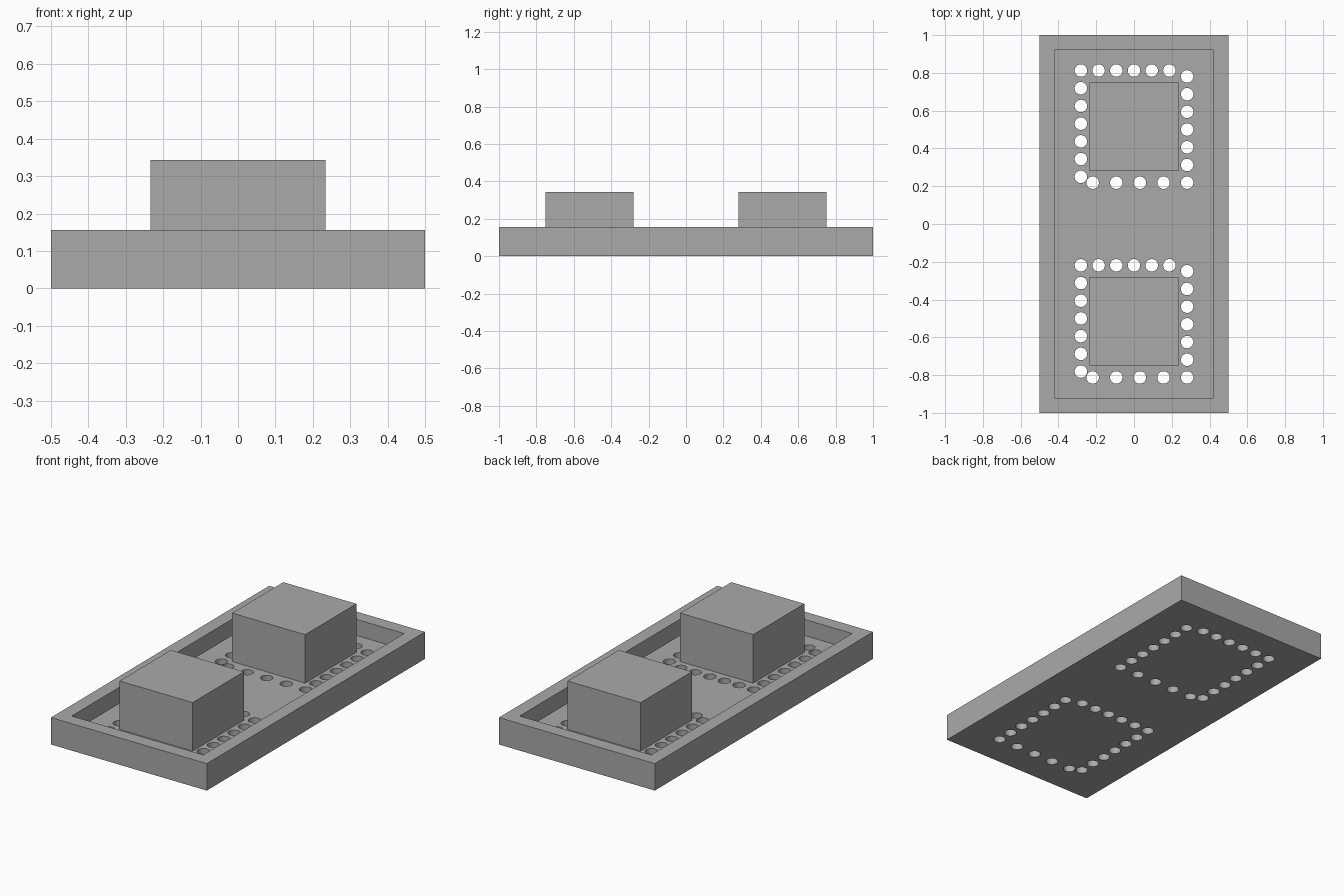
import bpy, bmesh, math
from mathutils import Matrix

if "Cube" in bpy.data.objects:
    bpy.data.objects.remove(bpy.data.objects["Cube"])

U = 1 / 64                     # design grid unit
HEIGHT, FLOOR, TOP = 10 * U, 4 * U, 22 * U
PITCH = 66 * U                 # distance between the two bays
HOLE_R = 0.033

grey = bpy.data.materials.new("plain grey")
grey.diffuse_color = (0.4, 0.4, 0.4, 1)
grey.use_nodes = True
grey.node_tree.nodes["Principled BSDF"].inputs["Base Color"].default_value = grey.diffuse_color


def add_box(bm, x0, x1, y0, y1, z0, z1):
    m = Matrix.Translation(((x0 + x1) / 2, (y0 + y1) / 2, (z0 + z1) / 2))
    m = m @ Matrix.Diagonal((x1 - x0, y1 - y0, z1 - z0, 1))
    bmesh.ops.create_cube(bm, size=1, matrix=m)


def make_object(name, bm):
    me = bpy.data.meshes.new(name)
    bm.to_mesh(me)
    bm.free()
    ob = bpy.data.objects.new(name, me)
    bpy.context.collection.objects.link(ob)
    me.materials.append(grey)
    return ob


# Tray: a slab whose top is inset and sunk to the floor level
bm = bmesh.new()
add_box(bm, -0.5, 0.5, -1, 1, 0, HEIGHT)
bm.faces.ensure_lookup_table()
top = max(bm.faces, key=lambda f: f.calc_center_median().z)
bmesh.ops.inset_region(bm, faces=[top], thickness=5 * U, use_even_offset=True)
inner = bmesh.ops.extrude_face_region(bm, geom=[top])["geom"]
bmesh.ops.delete(bm, geom=[top], context='FACES_ONLY')
for v in [g for g in inner if isinstance(g, bmesh.types.BMVert)]:
    v.co.z = FLOOR
bmesh.ops.recalc_face_normals(bm, faces=bm.faces)
tray = make_object("tray", bm)

# Hole ring around one bay: back row, left and right columns, front row
ring = [((-18 + 6 * i) * U, 52 * U) for i in range(6)]
ring += [(18 * U, (50 - 6 * i) * U) for i in range(6)]
ring += [(-18 * U, (46 - 6 * i) * U) for i in range(6)]
ring += [((18 - 8 * i) * U, 14 * U) for i in range(5)]

bm = bmesh.new()
for shift in (0, -PITCH):
    for x, y in ring:
        bmesh.ops.create_cone(bm, cap_ends=True, segments=32,
                              radius1=HOLE_R, radius2=HOLE_R, depth=0.2,
                              matrix=Matrix.Translation((x, y + shift, 0.03)))
cutter = make_object("hole_cutter", bm)
cutter.hide_render = True

# Drill the holes and drop the cutter
mod = tray.modifiers.new("holes", 'BOOLEAN')
mod.operation, mod.solver, mod.object = 'DIFFERENCE', 'EXACT', cutter
bpy.context.view_layer.objects.active = tray
tray.select_set(True)
bpy.ops.object.modifier_apply(modifier=mod.name)
bpy.data.objects.remove(cutter)
bpy.ops.object.shade_smooth_by_angle(angle=math.radians(30))

# Blocks standing on the tray floor
for name, shift in (("back_block", 0), ("front_block", -PITCH)):
    bm = bmesh.new()
    add_box(bm, -15 * U, 15 * U, 18 * U + shift, 48 * U + shift, FLOOR, TOP)
    make_object(name, bm)
